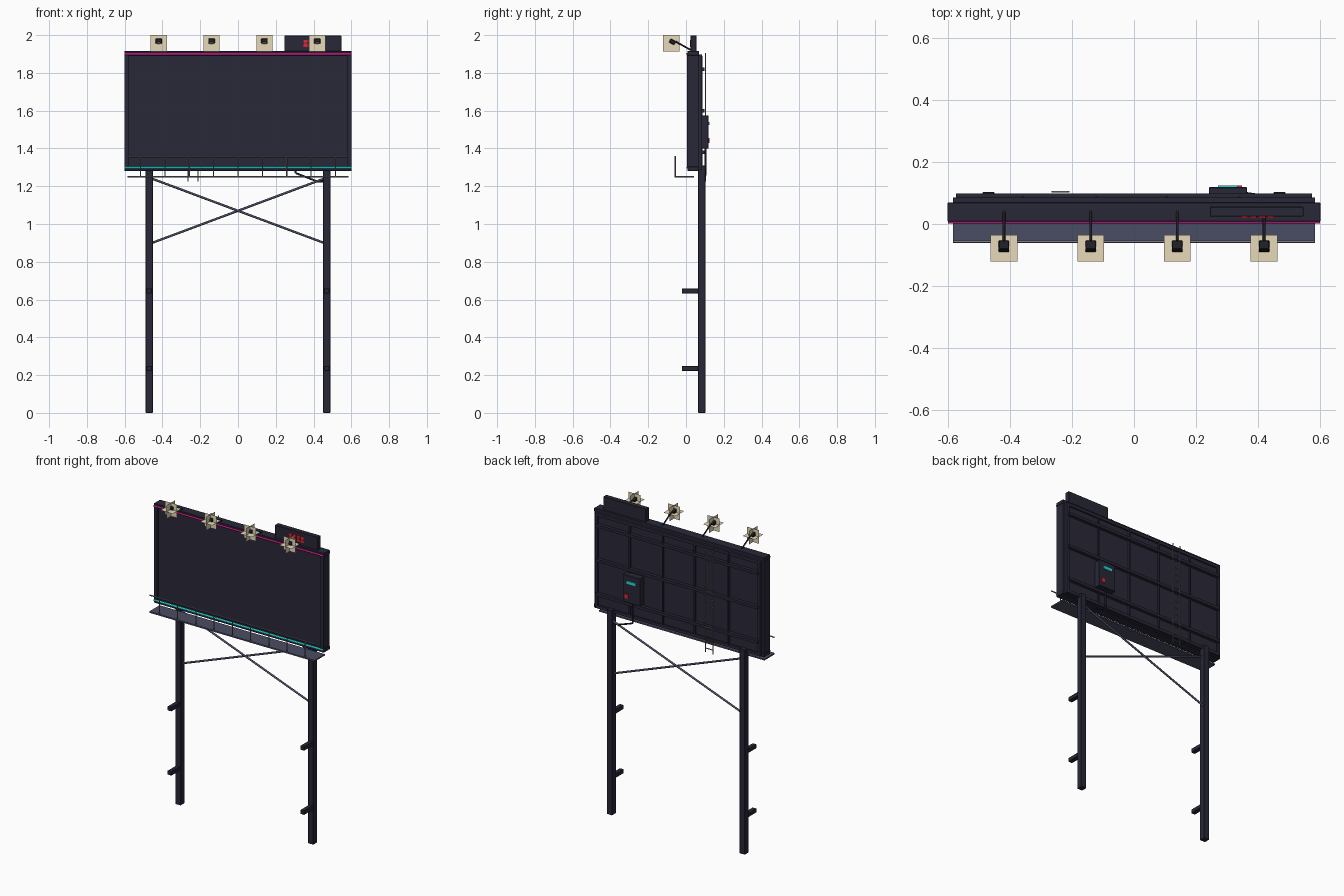
import bpy, bmesh, math
from mathutils import Vector, Matrix

if "Cube" in bpy.data.objects:
    bpy.data.objects.remove(bpy.data.objects["Cube"])


def material(name, rgb):
    m = bpy.data.materials.new(name)
    m.diffuse_color = (*rgb, 1)
    m.use_nodes = True
    m.node_tree.nodes["Principled BSDF"].inputs["Base Color"].default_value = m.diffuse_color
    return m


DARK = material("dark steel", (0.0215, 0.0205, 0.039))
FACE = material("panel face", (0.022, 0.021, 0.040))
STEEL = material("blue grey steel", (0.068, 0.075, 0.125))
GREY = material("rail grey", (0.20, 0.205, 0.24))
BLACK = material("lamp black", (0.012, 0.012, 0.017))
BEIGE = material("warm glow", (0.83, 0.73, 0.50))
PINK = material("magenta", (0.72, 0.012, 0.28))
CYAN = material("cyan", (0.02, 0.70, 0.73))
RED = material("red", (0.75, 0.02, 0.035))


def finish(name, bm, mat):
    me = bpy.data.meshes.new(name)
    bm.to_mesh(me)
    bm.free()
    me.materials.append(mat)
    ob = bpy.data.objects.new(name, me)
    bpy.context.collection.objects.link(ob)
    return ob


def boxes(name, mat, *specs, bevel=0):
    """Boxes given as x0, x1, y0, y1, z0, z1."""
    bm = bmesh.new()
    for x0, x1, y0, y1, z0, z1 in specs:
        c = Vector(((x0 + x1) / 2, (y0 + y1) / 2, (z0 + z1) / 2))
        size = Matrix.Diagonal((x1 - x0, y1 - y0, z1 - z0, 1))
        bmesh.ops.create_cube(bm, size=1, matrix=Matrix.Translation(c) @ size)
    if bevel:
        bmesh.ops.bevel(bm, geom=bm.edges[:], offset=bevel, segments=1, affect='EDGES')
    return finish(name, bm, mat)


def rods(name, mat, radius, *paths, sides=16):
    """Round rods along each polyline, smooth around their sides."""
    bm = bmesh.new()
    for path in paths:
        for a, b in zip(path, path[1:]):
            a, b = Vector(a), Vector(b)
            d = b - a
            rot = d.to_track_quat('Z', 'Y').to_matrix().to_4x4()
            bmesh.ops.create_cone(bm, cap_ends=True, segments=sides,
                                  radius1=radius, radius2=radius, depth=d.length,
                                  matrix=Matrix.Translation((a + b) / 2) @ rot)
    for f in bm.faces:
        f.smooth = len(f.verts) == 4
    for e in bm.edges:
        e.smooth = all(f.smooth for f in e.link_faces)
    return finish(name, bm, mat)


# Display panel, recessed inside its frame
boxes("panel", FACE, (-0.583, 0.583, 0.021, 0.077, 1.29, 1.895))
for name, z in (("frame_top", 1.892), ("frame_bottom", 1.28)):
    boxes(name, DARK, (-0.602, 0.602, 0.008, 0.070, z, z + 0.024), bevel=0.002)
for name, s in (("frame_left", -1), ("frame_right", 1)):
    xs = sorted((s * 0.577, s * 0.600))
    boxes(name, DARK, (*xs, 0.006, 0.068, 1.30, 1.895))

# Raised border around the back
boxes("back_border", DARK,
      (-0.585, 0.585, 0.066, 0.086, 1.877, 1.897), (-0.585, 0.585, 0.066, 0.086, 1.288, 1.308),
      (-0.585, -0.565, 0.066, 0.086, 1.308, 1.877), (0.565, 0.585, 0.066, 0.086, 1.308, 1.877))

# Neon tubes along top and bottom of the front
rods("top_tube", PINK, 0.0055, [(-0.60, 0.007, 1.900), (0.60, 0.007, 1.900)])
rods("bottom_tube", CYAN, 0.0055, [(-0.60, 0.007, 1.298), (0.60, 0.007, 1.298)])

# Ribs and rails on the back
boxes("back_rails", DARK,
      *[(-0.575, 0.575, 0.076, 0.098, z - 0.009, z + 0.009) for z in (1.38, 1.60, 1.82)])
boxes("back_ribs", DARK,
      *[(x - 0.004, x + 0.004, 0.076, 0.088, 1.30, 1.89) for x in (-0.36, -0.12, 0.105, 0.34)])

# Legs and their wall brackets
for name, s in (("left_leg", -0.47), ("right_leg", 0.47)):
    boxes(name, DARK, (s - 0.019, s + 0.019, 0.064, 0.103, 0, 1.31), bevel=0.002)
    boxes(name + "_brackets", DARK,
          *[(s - 0.014, s + 0.014, -0.022, 0.066, z - 0.013, z + 0.013) for z in (0.235, 0.646)],
          bevel=0.002)

# Crossed braces
rods("cross_braces", STEEL, 0.006,
     [(-0.455, 0.078, 1.24), (0.455, 0.078, 0.90)],
     [(-0.455, 0.090, 0.90), (0.455, 0.090, 1.24)])

# Walkway with railing
boxes("walkway", STEEL, (-0.585, 0.585, -0.061, 0.042, 1.246, 1.255))
rods("railing_bar", GREY, 0.0037, [(-0.585, -0.057, 1.357), (0.585, -0.057, 1.357)])
rods("railing_posts", GREY, 0.003,
     *[[(i * 0.129, -0.057, 1.25), (i * 0.129, -0.057, 1.357)] for i in range(-4, 5)])

# Ladder on the back
ladder = [[(x, 0.104, 1.225), (x, 0.104, 1.905)] for x in (-0.264, -0.211)]
ladder += [[(-0.264, 0.104, 1.25 + i * 0.045), (-0.211, 0.104, 1.25 + i * 0.045)]
           for i in range(15)]
rods("ladder", GREY, 0.003, *ladder)

# Electrical box with stickers and conduit
boxes("electrical_box", DARK, (0.242, 0.365, 0.076, 0.119, 1.40, 1.575), bevel=0.002)
boxes("box_label", CYAN, (0.272, 0.335, 0.118, 0.124, 1.523, 1.541))
boxes("box_indicator", RED, (0.325, 0.349, 0.118, 0.124, 1.428, 1.454))
rods("conduit", DARK, 0.005,
     [(0.305, 0.103, 1.41), (0.305, 0.103, 1.27), (0.33, 0.103, 1.26), (0.42, 0.09, 1.225),
      (0.46, 0.085, 1.225)])

# Small sign box on top with plain red marks
boxes("top_sign", DARK, (0.245, 0.547, 0.024, 0.056, 1.91, 1.998), bevel=0.002)
marks = []
for i in range(4):
    x = 0.346 + i * 0.028
    marks += [(x, x + 0.022, 0.020, 0.025, z, z + 0.014) for z in (1.938, 1.961)]
    marks.append((x + 0.006, x + 0.016, 0.020, 0.025, 1.952, 1.961))
boxes("sign_marks", RED, *marks)


def glow_cards(name, c, h):
    """Three crossed square sheets, one per axis."""
    bm = bmesh.new()
    for axis, angle in (('X', math.pi / 2), ('Y', math.pi / 2), ('Z', 0)):
        bmesh.ops.create_grid(bm, x_segments=1, y_segments=1, size=h,
                              matrix=Matrix.Translation(c) @ Matrix.Rotation(angle, 4, axis))
    return finish(name, bm, BEIGE)


# Floodlights: arm, tilted head with lens, and crossed glow cards
for i in range(4):
    x = -0.42 + i * 0.28
    c = Vector((x, -0.078, 1.9575))
    rods(f"lamp_arm_{i + 1}", BLACK, 0.0045,
         [(x, 0.042, 1.912), (x, -0.055, 1.966)])
    tilt = Matrix.Translation(c + Vector((0, 0.006, 0.007))) @ Matrix.Rotation(-0.5, 4, 'X')
    head = boxes(f"lamp_head_{i + 1}", BLACK,
                 (-0.017, 0.017, -0.016, 0.016, -0.011, 0.011), bevel=0.002)
    head.data.transform(tilt)
    lens = boxes(f"lamp_lens_{i + 1}", BEIGE, (-0.010, 0.010, -0.010, 0.010, -0.0125, -0.010))
    lens.data.transform(tilt)
    glow_cards(f"glow_cards_{i + 1}", c, 0.0432)
